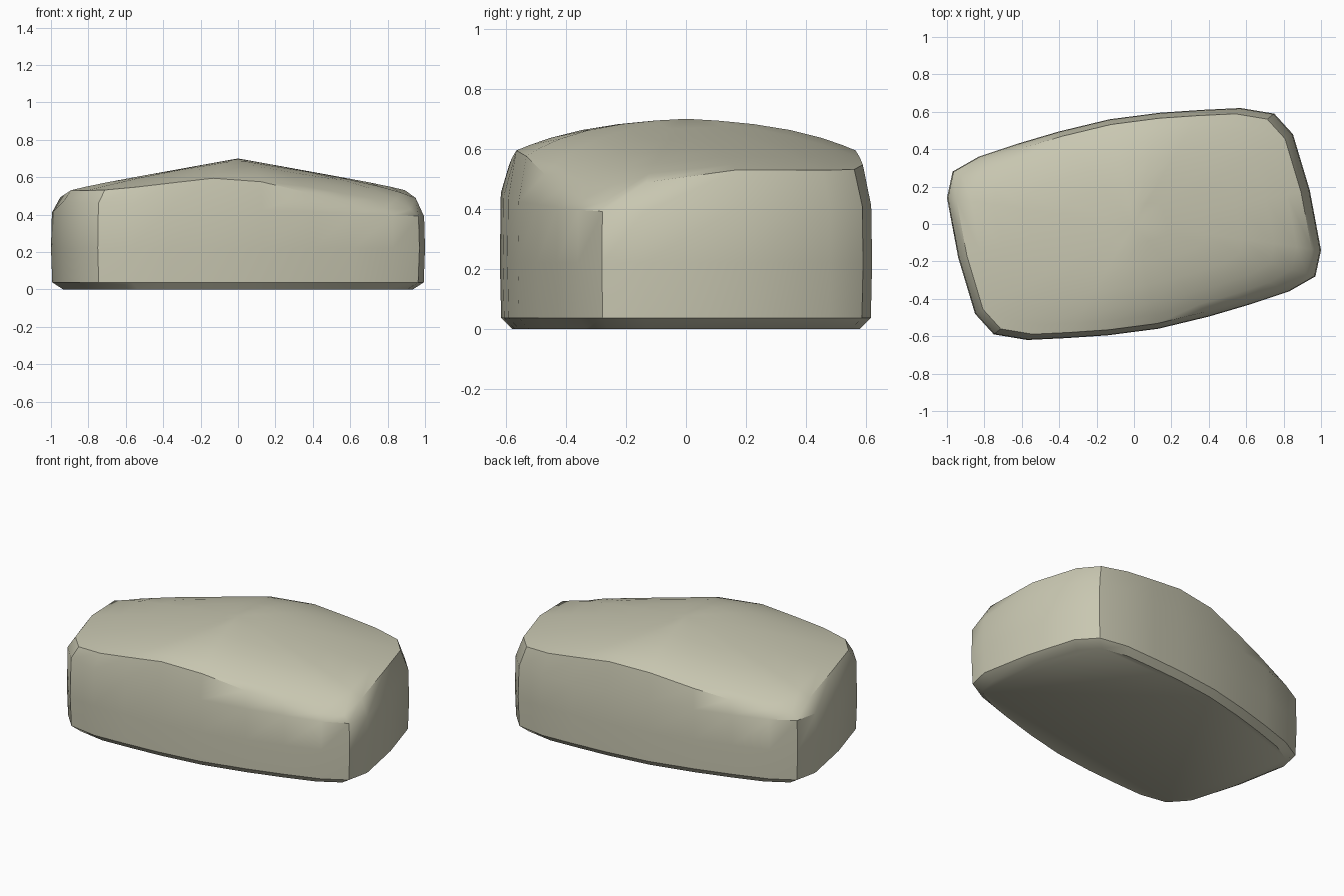
import bpy
import bmesh
import math

cube = bpy.data.objects.get("Cube")
if cube:
    bpy.data.objects.remove(cube, do_unlink=True)

# Half of the plan outline; the other half is its half-turn copy
HALF = [(-0.75, -0.59), (-0.57, -0.62), (-0.36, -0.61), (-0.14, -0.595),
        (0.13, -0.56), (0.4, -0.495), (0.62, -0.43), (0.83, -0.36),
        (0.97, -0.28), (1.0, -0.14), (0.94, 0.18), (0.85, 0.48)]
OUTLINE = HALF + [(-x, -y) for x, y in HALF]


def rim_height(x, y):
    """Top of the side wall."""
    return 0.43 - 0.04 * x if y < 0 else 0.41


def crown_height(x, y):
    """Domed top: a long ridge that falls away to both sides."""
    ridge = 0.70 - 0.18 * abs(x) - 0.02 * x ** 8
    v = (y - 0.11 * x) / (0.57 - 0.12 * x * x)
    drop = 0.05 * v ** 2 + 0.05 * v ** 4
    lean = 1.3 if x > 0 and v < 0 else 0.8
    z = ridge - drop * (1 - lean * x * v)
    return max(z, rim_height(x, y) + 0.02)


def ring(bm, scale, height):
    return [bm.verts.new((x * scale, y * scale, height(x * scale, y * scale)))
            for x, y in OUTLINE]


def bridge(bm, low, high):
    for i in range(len(low)):
        j = (i + 1) % len(low)
        bm.faces.new((low[i], low[j], high[j], high[i]))


bm = bmesh.new()

# Flat base, bevelled foot and upright wall
rings = [ring(bm, 0.935, lambda x, y: 0.0),
         ring(bm, 0.993, lambda x, y: 0.037),
         ring(bm, 1.0, lambda x, y: 0.22),
         ring(bm, 0.995, rim_height)]
bm.faces.new(list(reversed(rings[0])))

# Rounded shoulder and domed top
for scale in (0.95, 0.87, 0.75, 0.58, 0.38, 0.18):
    rings.append(ring(bm, scale, crown_height))
for low, high in zip(rings, rings[1:]):
    bridge(bm, low, high)
peak = bm.verts.new((0, 0, 0.70))
last = rings[-1]
for i in range(len(last)):
    bm.faces.new((last[i], last[(i + 1) % len(last)], peak))

mesh = bpy.data.meshes.new("rounded_block")
bmesh.ops.recalc_face_normals(bm, faces=bm.faces)
bm.to_mesh(mesh)
bm.free()

# Single pale stone colour
color = (0.58, 0.57, 0.44, 1)
mat = bpy.data.materials.new("pale_stone")
mat.use_nodes = True
mat.diffuse_color = color
shader = next(n for n in mat.node_tree.nodes if n.type == 'BSDF_PRINCIPLED')
shader.inputs["Base Color"].default_value = color
shader.inputs["Roughness"].default_value = 0.9
mesh.materials.append(mat)

block = bpy.data.objects.new("rounded_block", mesh)
bpy.context.collection.objects.link(block)
bpy.ops.object.select_all(action='DESELECT')
block.select_set(True)
bpy.context.view_layer.objects.active = block
bpy.ops.object.shade_smooth_by_angle(angle=math.radians(35))
